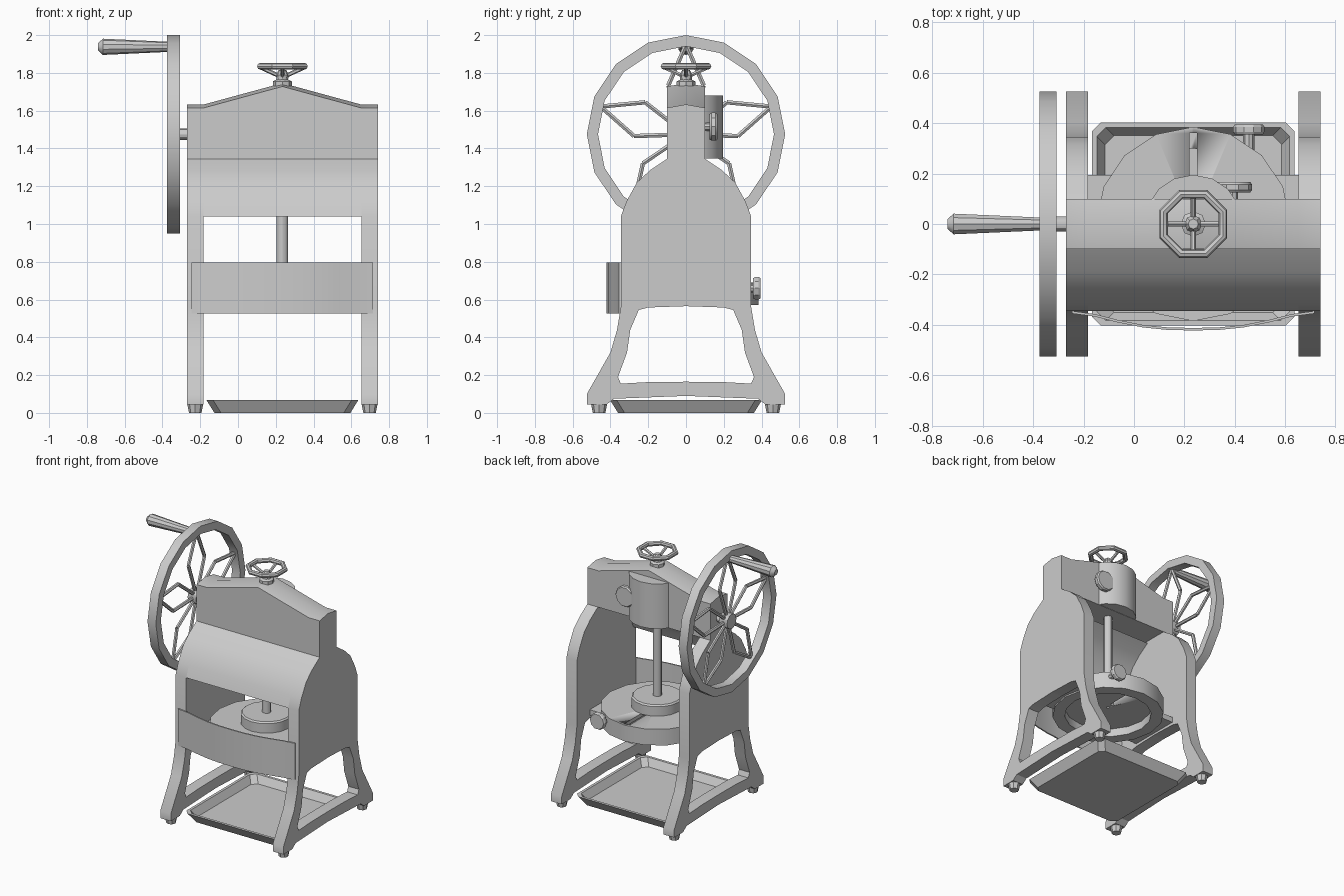
import bpy, bmesh, math
from mathutils import Vector

if "Cube" in bpy.data.objects:
    bpy.data.objects.remove(bpy.data.objects["Cube"])

GREY = (0.6, 0.6, 0.6, 1)
mat = bpy.data.materials.new("cast_iron_grey")
mat.use_nodes = True
mat.diffuse_color = GREY
mat.node_tree.nodes["Principled BSDF"].inputs["Base Color"].default_value = GREY

CX = 0.235              # centre of the frame across x
X0, X1 = -0.27, 0.74    # outer faces of the frame
WALL = 0.087            # side plate thickness


def finish(name, bm):
    """Turn a bmesh into a named, shaded object."""
    bmesh.ops.recalc_face_normals(bm, faces=bm.faces)
    mesh = bpy.data.meshes.new(name)
    bm.to_mesh(mesh)
    bm.free()
    mesh.materials.append(mat)
    obj = bpy.data.objects.new(name, mesh)
    bpy.context.collection.objects.link(obj)
    bpy.ops.object.select_all(action='DESELECT')
    bpy.context.view_layer.objects.active = obj
    obj.select_set(True)
    bpy.ops.object.shade_smooth_by_angle(angle=math.radians(30))
    return obj


def loft(bm, loops, ring=False):
    """Skin matching loops; cap the ends, or join last to first."""
    rows = [[bm.verts.new(p) for p in loop] for loop in loops]
    pairs = list(zip(rows, rows[1:]))
    if ring:
        pairs.append((rows[-1], rows[0]))
    for a, b in pairs:
        for i in range(len(a)):
            j = (i + 1) % len(a)
            bm.faces.new((a[i], a[j], b[j], b[i]))
    if not ring:
        bm.faces.new(rows[0][::-1])
        bm.faces.new(rows[-1])


def lathe(bm, profile, sides, centre=(0, 0, 0), axis=(0, 0, 1), ring=False, turn=0):
    """Revolve (radius, height) points about an axis through centre."""
    rot = Vector((0, 0, 1)).rotation_difference(Vector(axis))
    angles = [math.tau * (i + turn) / sides for i in range(sides)]
    loft(bm, [[Vector(centre) + rot @ Vector((r * math.cos(a), r * math.sin(a), h))
               for a in angles] for r, h in profile], ring)


def rod(bm, a, b, radius, sides=8):
    a, b = Vector(a), Vector(b)
    lathe(bm, [(radius, 0), (radius, (b - a).length)], sides, a, (b - a).normalized())


def box(bm, lo, hi):
    loft(bm, [[(lo[0], lo[1], z), (hi[0], lo[1], z), (hi[0], hi[1], z), (lo[0], hi[1], z)]
              for z in (lo[2], hi[2])])


# Side plates: half outline with leg, brace and arch, mirrored front to back
shoulder = [(0.10, 1.345), (0.19, 1.285), (0.26, 1.22), (0.315, 1.12), (0.345, 1.04)]
leg = [(0.345, 0.56), (0.365, 0.44), (0.40, 0.32), (0.525, 0.1), (0.525, 0.045),
       (0.42, 0.045), (0.38, 0.075), (0, 0.09)]
arch = [(0, 0.165), (0.2, 0.163), (0.345, 0.155), (0.36, 0.19), (0.312, 0.32),
        (0.295, 0.44), (0.25, 0.545), (0.2, 0.558), (0, 0.565)]
outline = [(0, 1.345)] + shoulder + leg + arch
for side, x in (("right", X0), ("left", X1 - WALL)):
    bm = bmesh.new()
    loft(bm, [[(w, y, z) for y, z in outline] for w in (x, x + WALL)])
    plate = finish(side + "_side_plate", bm)
    mirror = plate.modifiers.new("mirror", 'MIRROR')
    mirror.use_axis = (False, True, False)

    # Feet under each plate
    for end, y in (("front", -0.46), ("back", 0.46)):
        bm = bmesh.new()
        lathe(bm, [(0.033, 0), (0.042, 0.045)], 8, (x + WALL / 2, y, 0))
        finish(f"{side}_{end}_foot", bm)

# Curved hood across the front shoulders
bm = bmesh.new()
outer = [(-y, z) for y, z in shoulder]
inner = [(y + 0.028, z - 0.015) for y, z in outer[:-1]] + [(-0.315, 1.04)]
loft(bm, [[(x, y, z) for y, z in outer + inner[::-1]] for x in (X0 + WALL, X1 - WALL)])
finish("front_hood", bm)

# Gabled head beam
bm = bmesh.new()
sections = [(X0, 1.615), (-0.18, 1.615), (CX, 1.728), (0.65, 1.615), (X1, 1.615)]
loft(bm, [[(x, -0.1, 1.345), (x, -0.1, h), (x, 0, h + 0.018), (x, 0.1, h), (x, 0.1, 1.345)]
          for x, h in sections])
finish("head_beam", bm)

# Rounded spindle housing on the back of the head
bm = bmesh.new()
arc = [math.pi * i / 8 for i in range(9)]
loft(bm, [[(CX + 0.195 * math.cos(a), 0.195 * math.sin(a), z) for a in arc]
          for z in (1.347, 1.68)])
finish("spindle_housing", bm)

# Clamp knobs: one on the head, one on the turntable
for name, x, z, start, face, depth, r in (("head_knob", 0.39, 1.515, 0.09, 0.125, 0.042, 0.078),
                                          ("table_knob", 0.455, 0.66, 0.27, 0.355, 0.04, 0.062)):
    bm = bmesh.new()
    rod(bm, (x, start, z), (x, face + 0.01, z), 0.022)
    lathe(bm, [(r * 0.9, 0), (r, 0.01), (r, depth - 0.01), (r * 0.9, depth)], 10,
          (x, face, z), (0, 1, 0))
    finish(name, bm)

# Spindle and press plate
bm = bmesh.new()
rod(bm, (CX, 0, 0.75), (CX, 0, 1.78), 0.031, 12)
finish("spindle", bm)
bm = bmesh.new()
lathe(bm, [(0.175, 0.69), (0.175, 0.76), (0.165, 0.77)], 16, (CX, 0, 0))
finish("press_plate", bm)

# Round table, hollow beneath, with a blade slot
bm = bmesh.new()
lathe(bm, [(0.01, 0.69), (0.385, 0.69), (0.385, 0.57), (0.3, 0.57), (0.3, 0.63), (0.01, 0.63)],
      16, (CX, 0, 0), ring=True)
table = finish("round_table", bm)
bm = bmesh.new()
box(bm, (CX - 0.014, 0.04, 0.6), (CX + 0.014, 0.36, 0.75))
cutter = finish("slot_cutter", bm)
cutter.hide_render = True
slot = table.modifiers.new("slot", 'BOOLEAN')
slot.operation = 'DIFFERENCE'
slot.object = cutter
bpy.context.view_layer.objects.active = table
bpy.ops.object.modifier_apply(modifier="slot")
bpy.data.objects.remove(cutter)

# Brackets joining the table to the plates
for side, lo, hi in (("right", X0 + WALL, -0.07), ("left", 0.54, X1 - WALL)):
    bm = bmesh.new()
    box(bm, (lo, -0.195, 0.58), (hi, 0.195, 0.62))
    finish(side + "_table_bracket", bm)

# Thin bowed panel across the front legs
bm = bmesh.new()
half = [(0.48, -0.345), (0.39, -0.357), (0.3, -0.38), (0.2, -0.4), (0.1, -0.41)]
bow = [(-x, y) for x, y in half] + [(0, -0.412)] + half[::-1]
strip = [(CX + x, y) for x, y in bow] + [(CX + x, y - 0.01) for x, y in bow[::-1]]
loft(bm, [[(x, y, z) for x, y in strip] for z in (0.525, 0.797)])
finish("front_panel", bm)

# Drip tray with chamfered corners
bm = bmesh.new()
loops = []
for s, z in ((0.36, 0), (0.402, 0.068), (0.382, 0.068), (0.35, 0.015)):
    c = s - 0.035
    loops.append([(CX + x, y, z) for x, y in ((c, -s), (s, -c), (s, c), (c, s),
                                              (-c, s), (-s, c), (-s, -c), (-c, -s))])
loft(bm, loops)
finish("drip_tray", bm)

# Small top handwheel: octagonal rim, sloping spokes and collar
bm = bmesh.new()
tube = [math.tau * i / 8 for i in range(8)]
lathe(bm, [(0.127 + 0.018 * math.cos(a), 1.835 + 0.018 * math.sin(a)) for a in tube],
      8, (CX, 0, 0), ring=True, turn=0.5)
for i in range(4):
    a = math.tau * i / 4
    x, y = math.cos(a), math.sin(a)
    rod(bm, (CX + 0.02 * x, 0.02 * y, 1.785), (CX + 0.122 * x, 0.122 * y, 1.832), 0.011, 6)
lathe(bm, [(0.05, 1.73), (0.05, 1.755), (0.03, 1.765), (0.035, 1.79), (0.02, 1.815)],
      8, (CX, 0, 0))
finish("top_handwheel", bm)

# Large crank wheel: rim, five diamond spokes, hub and axle
WX, WZ, RIM = -0.341, 1.475, 0.525
bm = bmesh.new()
lathe(bm, [(RIM, -0.034), (RIM, 0.034), (0.466, 0.034), (0.466, -0.034)], 16,
      (WX, 0, WZ), (1, 0, 0), ring=True)


def polar(r, degrees):
    a = math.radians(degrees)
    return (WX, r * math.cos(a), WZ + r * math.sin(a))


for i in range(5):
    a = 90 + 72 * i
    for bend in (-20, 20):
        rod(bm, polar(0.03, a + bend), polar(0.275, a + bend), 0.013, 6)
        rod(bm, polar(0.275, a + bend), polar(0.475, a), 0.013, 6)
lathe(bm, [(0.055, -0.034), (0.055, 0.034)], 12, (WX, 0, WZ), (1, 0, 0))
finish("crank_wheel", bm)
bm = bmesh.new()
rod(bm, (WX, 0, WZ), (-0.2, 0, WZ), 0.03, 12)
finish("crank_axle", bm)

# Tapered crank handle
bm = bmesh.new()
lathe(bm, [(0.026, 0), (0.028, 0.05), (0.043, 0.37), (0.02, 0.395)], 10,
      (-0.345, 0, 1.938), (-1, 0, 0))
finish("crank_handle", bm)
